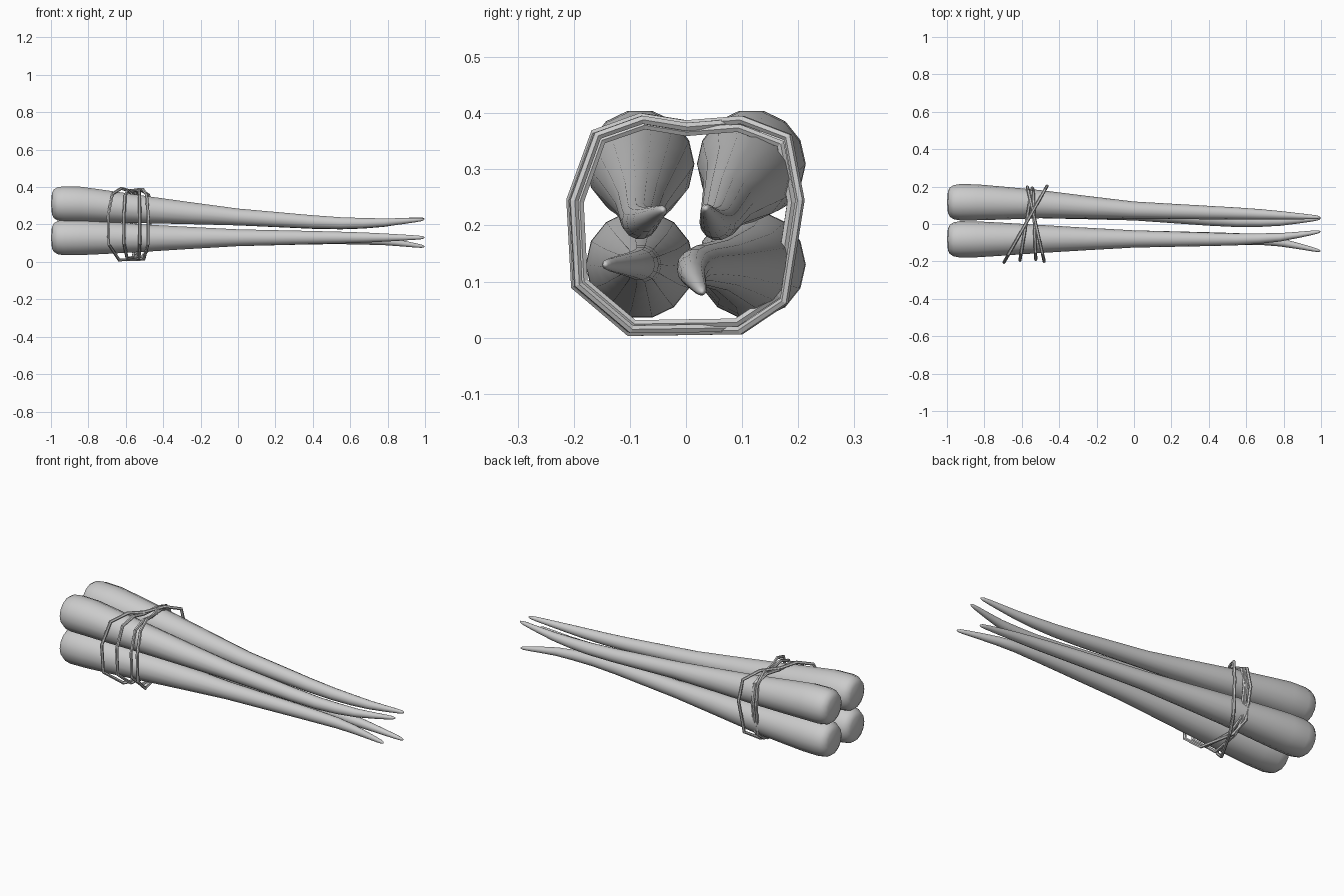
import bpy, bmesh, math
from mathutils import Vector

if "Cube" in bpy.data.objects:
    bpy.data.objects.remove(bpy.data.objects["Cube"])


def lerp_table(table, x):
    """Linear look-up in rows of (x, value...)."""
    for a, b in zip(table, table[1:]):
        if x <= b[0]:
            t = (x - a[0]) / (b[0] - a[0])
            return [p + (q - p) * t for p, q in zip(a[1:], b[1:])]
    return list(table[-1][1:])


# shared taper: (x, radius)
TAPER = [(-0.995, 0.058), (-0.985, 0.078), (-0.965, 0.091), (-0.93, 0.097),
         (-0.84, 0.096), (-0.7, 0.088), (-0.5, 0.075), (-0.25, 0.06), (0, 0.046),
         (0.2, 0.041), (0.4, 0.036), (0.55, 0.032), (0.67, 0.028), (0.78, 0.0225),
         (0.88, 0.0165), (0.95, 0.012), (0.98, 0.009), (0.993, 0.005)]


def tapered_root(name, path, sides=14):
    bm = bmesh.new()
    rings = []
    for x, r in TAPER:
        y, z = lerp_table(path, x)
        rings.append([bm.verts.new((x, y + r * math.cos(2 * math.pi * i / sides),
                                    z + r * math.sin(2 * math.pi * i / sides)))
                      for i in range(sides)])
    for a, b in zip(rings, rings[1:]):
        for i in range(sides):
            j = (i + 1) % sides
            bm.faces.new((a[i], a[j], b[j], b[i]))
    # slightly domed end and pointed tip
    for ring, x in ((rings[0], -1.0), (rings[-1], 0.998)):
        y, z = lerp_table(path, x)
        tip = bm.verts.new((x, y, z))
        for i in range(sides):
            bm.faces.new((ring[i], ring[(i + 1) % sides], tip))
    bmesh.ops.recalc_face_normals(bm, faces=bm.faces)
    me = bpy.data.meshes.new(name)
    bm.to_mesh(me)
    bm.free()
    me.shade_smooth()
    ob = bpy.data.objects.new(name, me)
    bpy.context.collection.objects.link(ob)


# four roots: centre lines as (x, y, z)
tapered_root("root_top_front", [
    (-1, -0.082, 0.311), (-0.84, -0.082, 0.308), (-0.5, -0.08, 0.28), (0, -0.08, 0.24),
    (0.4, -0.082, 0.214), (0.6, -0.082, 0.205), (0.8, -0.07, 0.211), (1, -0.04, 0.228)])
tapered_root("root_top_back", [
    (-1, 0.117, 0.311), (-0.84, 0.116, 0.308), (-0.5, 0.106, 0.28), (0, 0.074, 0.24),
    (0.4, 0.061, 0.212), (0.6, 0.055, 0.203), (0.8, 0.046, 0.21), (1, 0.035, 0.231)])
tapered_root("root_bottom_front", [
    (-1, -0.082, 0.13), (-0.84, -0.082, 0.13), (-0.5, -0.08, 0.127), (0, -0.08, 0.129),
    (0.4, -0.08, 0.13), (0.65, -0.081, 0.13), (0.8, -0.1, 0.13), (1, -0.145, 0.13)])
tapered_root("root_bottom_back", [
    (-1, 0.117, 0.13), (-0.84, 0.116, 0.13), (-0.5, 0.106, 0.127), (0, 0.065, 0.129),
    (0.4, 0.027, 0.129), (0.6, 0.012, 0.125), (0.8, 0.013, 0.11), (1, 0.029, 0.081)])

# binding string: one outline in y/z, repeated at different sizes and slants
OUTLINE = [(-0.1, 0.01), (0.097, 0.013), (0.175, 0.065), (0.203, 0.245), (0.182, 0.357),
           (0.1, 0.388), (0, 0.38), (-0.08, 0.393), (-0.162, 0.364),
           (-0.205, 0.245), (-0.197, 0.092)]
# (scale, x at front, x at back)
LOOPS = [(1.0, -0.695, -0.465), (0.975, -0.48, -0.57),
         (0.95, -0.61, -0.545), (0.925, -0.525, -0.54)]
cu = bpy.data.curves.new("binding_string", 'CURVE')
cu.dimensions = '3D'
cu.bevel_depth = 0.0085
cu.bevel_resolution = 1
for scale, front, back in LOOPS:
    sp = cu.splines.new('POLY')
    sp.points.add(len(OUTLINE) - 1)
    for p, (y, z) in zip(sp.points, OUTLINE):
        x = front + (back - front) * (y + 0.205) / 0.408
        p.co = (x, y * scale, 0.2 + (z - 0.2) * scale, 1)
    sp.use_cyclic_u = True
    sp.use_smooth = False
string = bpy.data.objects.new("binding_string", cu)
bpy.context.collection.objects.link(string)
